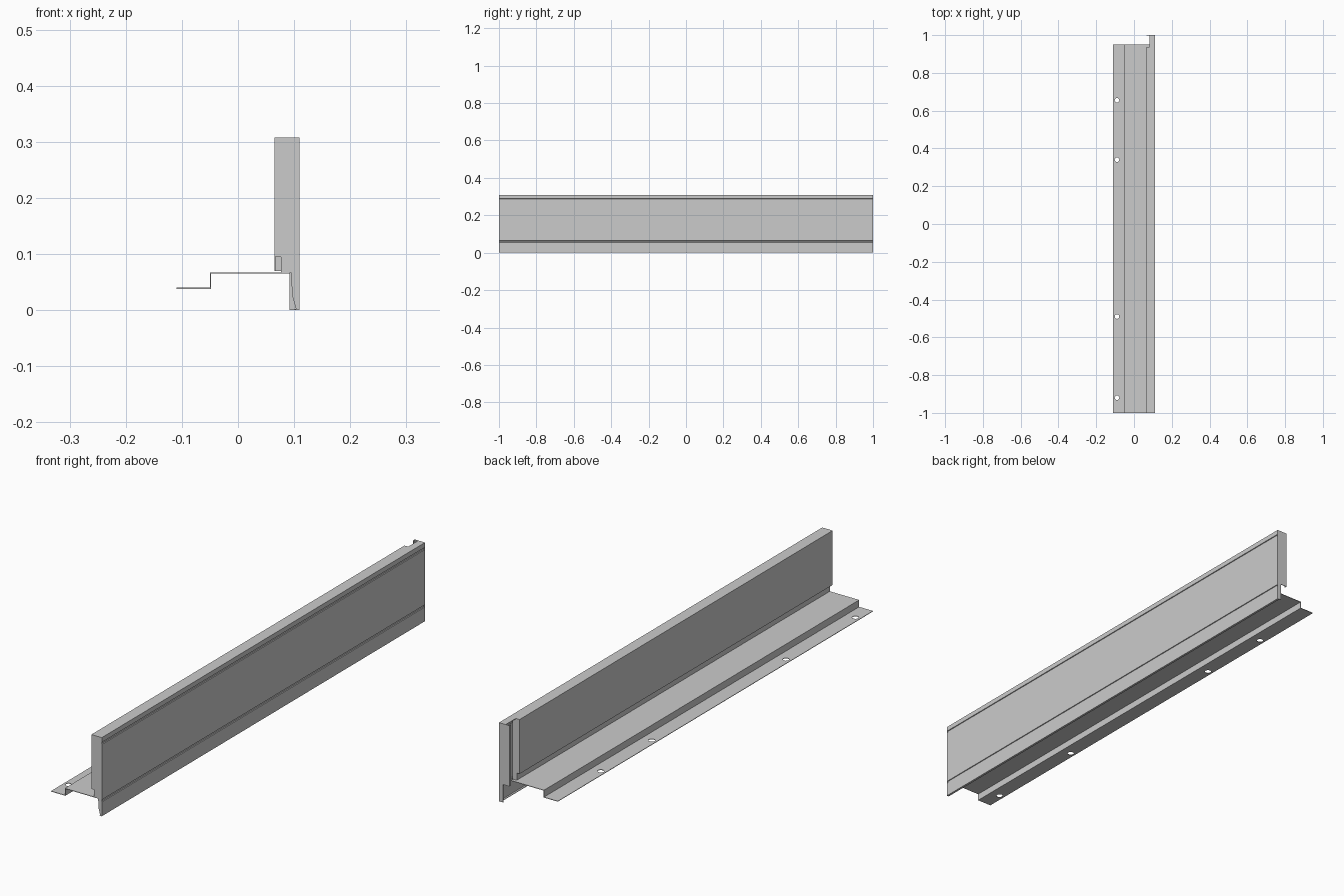
import bpy, bmesh

if "Cube" in bpy.data.objects:
    bpy.data.objects.remove(bpy.data.objects["Cube"])

T = 0.002  # sheet thickness
H = T / 2


def finish(name, bm):
    bmesh.ops.recalc_face_normals(bm, faces=bm.faces)
    mesh = bpy.data.meshes.new(name)
    bm.to_mesh(mesh)
    bm.free()
    ob = bpy.data.objects.new(name, mesh)
    bpy.context.collection.objects.link(ob)
    return ob


def folded_sheet(name, profile, y0, y1):
    """Sheet metal: an open x-z centre line, run along y and thickened."""
    bm = bmesh.new()
    rows = [[bm.verts.new((x, y, z)) for x, z in profile] for y in (y0, y1)]
    for i in range(len(profile) - 1):
        bm.faces.new((rows[0][i], rows[0][i + 1], rows[1][i + 1], rows[1][i]))
    ob = finish(name, bm)
    mod = ob.modifiers.new("thickness", 'SOLIDIFY')
    mod.thickness, mod.offset, mod.use_even_offset = T, 0, True
    return ob


def plate(name, outline, y0, y1):
    """Flat plate: a closed x-z outline extruded along y."""
    bm = bmesh.new()
    face = bm.faces.new([bm.verts.new((x, y0, z)) for x, z in outline])
    new = bmesh.ops.extrude_face_region(bm, geom=[face])["geom"]
    verts = [g for g in new if isinstance(g, bmesh.types.BMVert)]
    bmesh.ops.translate(bm, vec=(0, y1 - y0, 0), verts=verts)
    return finish(name, bm)


XF, XB, TOP = 0.110, 0.065, 0.308  # panel front, panel back, top

# Front panel: bottom hem, two shallow grooves, top fold
xf = XF - H
front = [(0.101, H), (xf, H)]
for z in (0.060, 0.285):
    front += [(xf, z - 0.005), (xf - 0.003, z - 0.004),
              (xf - 0.003, z + 0.004), (xf, z + 0.005)]
front += [(xf, TOP - H), (0.081, TOP - H)]
folded_sheet("front_panel", front, -1, 1)

# Back wall: rest of the top fold, rear face, stepped foot
folded_sheet("back_wall", [(0.081, TOP - H), (XB + H, TOP - H), (XB + H, 0.096),
                           (0.078, 0.096), (0.078, 0.066)], -1, 0.937)

# Mounting flange: low strip, riser, shelf, down-turned edge
flange = folded_sheet("mounting_flange", [(-0.110, 0.039), (-0.049, 0.039),
                      (-0.049, 0.066), (0.093, 0.066)], -1, 0.95)

# Screw holes
bm = bmesh.new()
for y in (-0.92, -0.49, 0.34, 0.655):
    ring = bmesh.ops.create_cone(bm, cap_ends=True, segments=24, radius1=0.012,
                                 radius2=0.012, depth=0.03)
    bmesh.ops.translate(bm, vec=(-0.09, y, 0.039), verts=ring["verts"])
cutter = finish("hole_cutter", bm)
cutter.hide_render = True
cutter.hide_set(True)
mod = flange.modifiers.new("holes", 'BOOLEAN')
mod.operation, mod.object, mod.solver = 'DIFFERENCE', cutter, 'EXACT'

# Near end cap with tapered foot
plate("near_end_cap", [(XB, TOP), (XF, TOP), (XF, 0), (0.104, 0), (0.097, 0.025),
                       (0.094, 0.067), (0.077, 0.067), (0.077, 0.097), (XB, 0.097)],
      -1, -1 + T)

# Far end: return flange with a narrow tail, its small lip, and the wall's end strip
plate("far_end_flange", [(XB, TOP), (XF, TOP), (XF, 0), (0.092, 0), (0.092, 0.07),
                         (XB, 0.07)], 1 - T, 1)
plate("far_end_lip", [(XB, TOP), (XB + T, TOP), (XB + T, 0.07), (XB, 0.07)], 0.99, 1)
plate("wall_end_strip", [(XB, TOP), (0.095, TOP), (0.095, 0.067), (0.077, 0.067),
                         (0.077, 0.097), (XB, 0.097)], 0.935, 0.937)
